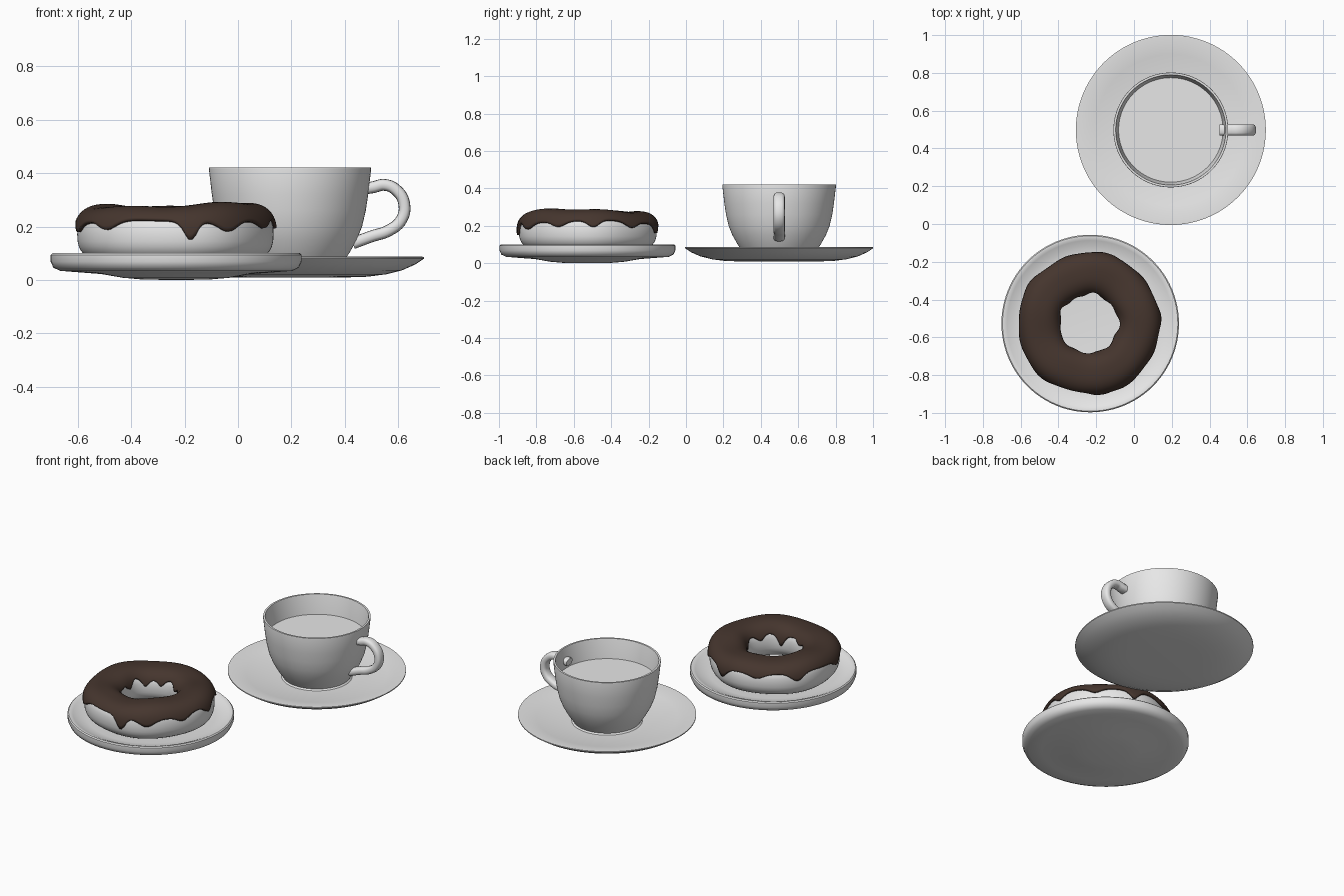
import bpy, bmesh, math
from mathutils import Vector

if "Cube" in bpy.data.objects:
    bpy.data.objects.remove(bpy.data.objects["Cube"])

PLATE = (-0.232, -0.527)
CUP = (0.195, 0.498)


def material(name, col):
    m = bpy.data.materials.new(name)
    m.diffuse_color = (*col, 1)
    m.use_nodes = True
    m.node_tree.nodes["Principled BSDF"].inputs["Base Color"].default_value = m.diffuse_color
    return m


GREY = material("pale_grey", (0.8, 0.8, 0.8))
BROWN = material("chocolate", (0.06, 0.036, 0.027))


def finish(name, bm, mat, angle=40):
    bmesh.ops.remove_doubles(bm, verts=bm.verts, dist=1e-5)
    bmesh.ops.recalc_face_normals(bm, faces=bm.faces)
    me = bpy.data.meshes.new(name)
    bm.to_mesh(me)
    bm.free()
    ob = bpy.data.objects.new(name, me)
    bpy.context.collection.objects.link(ob)
    me.materials.append(mat)
    bpy.ops.object.select_all(action='DESELECT')
    ob.select_set(True)
    bpy.context.view_layer.objects.active = ob
    bpy.ops.object.shade_smooth_by_angle(angle=math.radians(angle))
    return ob


def lathe(name, centre, profile, mat=GREY, steps=96):
    bm = bmesh.new()
    vs = [bm.verts.new((centre[0] + r, centre[1], z)) for r, z in profile]
    es = [bm.edges.new(p) for p in zip(vs, vs[1:])]
    bmesh.ops.spin(bm, geom=vs + es, cent=(*centre, 0), axis=(0, 0, 1),
                   angle=2 * math.pi, steps=steps)
    bmesh.ops.dissolve_degenerate(bm, dist=1e-6, edges=bm.edges)
    return finish(name, bm, mat)


# saucer and cup with liquid
lathe("saucer", CUP, [(0, .045), (.2, .047), (.3, .056), (.4, .069), (.495, .087),
      (.503, .086), (.503, .08), (.47, .058), (.42, .036), (.36, .021), (.29, .012), (.2, .009), (0, .009)])
lathe("cup", CUP, [(0, .045), (.2, .047), (.192, .055), (.205, .075), (.222, .1),
      (.25, .15), (.27, .2), (.284, .26), (.293, .32), (.304, .415), (.303, .421),
      (.292, .421), (.29, .415), (.278, .31), (.268, .26), (.25, .2), (.2, .1), (0, .07)])
lathe("drink_surface", CUP, [(0, .302), (.278, .302)])

# handle: rounded strip swept along a smooth path
cu = bpy.data.curves.new("handle_path", 'CURVE')
cu.dimensions = '3D'
pts = [(.455, .34), (.505, .347), (.55, .356), (.595, .335), (.623, .285), (.612, .225),
       (.565, .185), (.50, .163), (.43, .137)]
sp = cu.splines.new('BEZIER')
sp.bezier_points.add(len(pts) - 1)
for bp, (x, z) in zip(sp.bezier_points, pts):
    bp.co = (x, CUP[1], z)
    bp.handle_left_type = bp.handle_right_type = 'AUTO'
sp.resolution_u = 6
tmp = bpy.data.objects.new("handle_path", cu)
bpy.context.collection.objects.link(tmp)
line = [v.co.copy() for v in tmp.to_mesh().vertices]
bpy.data.objects.remove(tmp)
bm = bmesh.new()
rings = []
for i, p in enumerate(line):
    t = (line[min(i + 1, len(line) - 1)] - line[max(i - 1, 0)]).normalized()
    side = Vector((0, 1, 0))
    n = side.cross(t)
    ring = []
    for k in range(16):
        a = 2 * math.pi * k / 16
        c, s = math.cos(a), math.sin(a)
        ring.append(bm.verts.new(p + side * .03 * math.copysign(abs(c) ** .7, c)
                                 + n * .022 * math.copysign(abs(s) ** .8, s)))
    rings.append(ring)
for a, b in zip(rings, rings[1:]):
    for k in range(16):
        bm.faces.new((a[k], a[k - 1], b[k - 1], b[k]))
bm.faces.new(rings[0])
bm.faces.new(rings[-1])
finish("cup_handle", bm, GREY, 60)

# cake plate
lathe("cake_plate", PLATE, [(0, .07), (.36, .072), (.41, .08), (.44, .094), (.455, .1),
      (.464, .1), (.47, .094), (.47, .068), (.46, .046), (.435, .034), (.36, .028),
      (.28, .022), (.2, .008), (.12, .001), (0, 0)])


# ring cake section, shared by dough and icing
def section(th, phi, grow=0):
    c, s = math.cos(phi), math.sin(phi)
    r = .265 + (.103 + grow) * math.copysign(abs(c) ** .8, c)
    r += .004 * math.sin(5 * th + 1)
    up = max(0, s)
    z = .17 + (.097 + grow) * math.copysign(abs(s) ** .8, s)
    z += up * (.006 * math.cos(2 * th + .9) + .005 * math.cos(th + .5) + .004 * math.sin(5 * th))
    return PLATE[0] - .006 + r * math.cos(th), PLATE[1] + r * math.sin(th), z


def ring_sheet(n, m, lo, hi, grow):
    bm = bmesh.new()
    g = []
    for i in range(n):
        th = 2 * math.pi * i / n
        a, b = lo(th), hi(th)
        g.append([bm.verts.new(section(th, a + (b - a) * j / m, grow)) for j in range(m + 1)])
    for i in range(n):
        for j in range(m):
            bm.faces.new((g[i - 1][j], g[i][j], g[i][j + 1], g[i - 1][j + 1]))
    return bm


def drips(th, table):
    d = 0
    for deg, depth, width in table:
        x = (math.degrees(th) - deg + 180) % 360 - 180
        d += depth * math.exp(-(x / width) ** 2)
    return d


# icing edge: waves plus a few longer drips, given as angle, depth, width
OUT = [(-81, .55, 6), (-132, .33, 9), (-58, .3, 9), (-25, .25, 8), (5, .35, 7), (40, .3, 8),
       (75, .4, 7), (110, .25, 9), (145, .4, 8), (-165, .3, 8)]
IN = [(172, .4, 11), (-70, .45, 10), (20, .3, 10), (60, .4, 12), (100, .3, 9), (135, .4, 10),
      (-120, .3, 12), (-25, .35, 12)]


def edge_out(th):
    return .42 + .07 * math.sin(3 * th + 1) - drips(th, OUT)


def edge_in(th):
    return math.pi - .5 + .08 * math.sin(4 * th) + drips(th, IN)


finish("ring_cake", ring_sheet(96, 32, lambda t: 0, lambda t: 2 * math.pi, 0), GREY)
icing = finish("icing", ring_sheet(180, 24, edge_out, edge_in, .013), BROWN, 60)
so = icing.modifiers.new("thickness", 'SOLIDIFY')
so.thickness = .016
so.offset = -1
